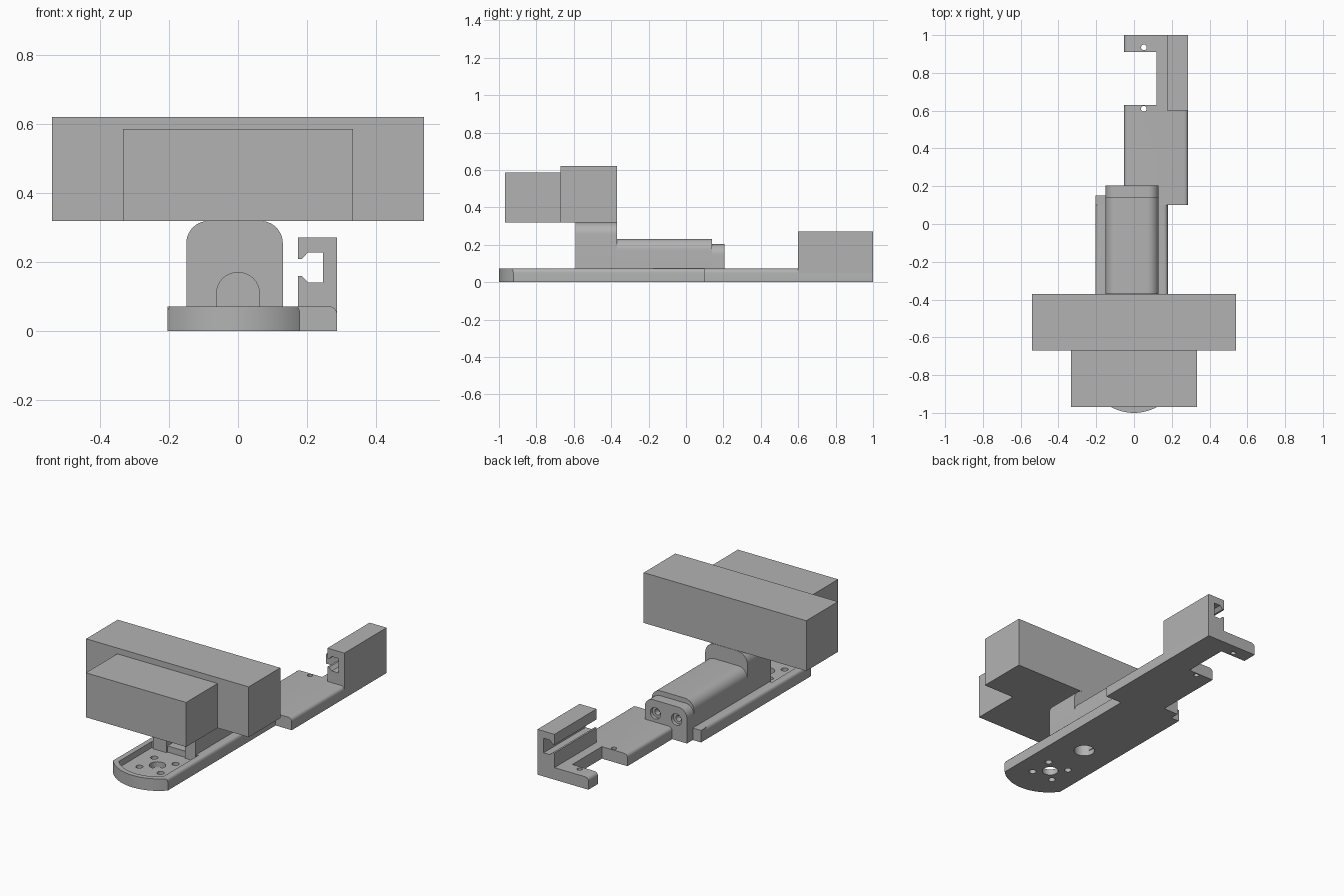
import bpy, bmesh, math
from mathutils import Vector

cube = bpy.data.objects.get("Cube")
if cube:
    bpy.data.objects.remove(cube, do_unlink=True)

grey = bpy.data.materials.new("plain_grey")
grey.use_nodes = True
GREY = (0.45, 0.45, 0.45, 1)
grey.diffuse_color = GREY
grey.node_tree.nodes["Principled BSDF"].inputs["Base Color"].default_value = GREY


def prism(name, outline, lo, hi, axis="z", round_top=0.0):
    """Extrude a flat outline along z (xy outline) or y (xz outline)."""
    def place(p, h):
        return (p[0], p[1], h) if axis == "z" else (p[0], h, p[1])
    bm = bmesh.new()
    low = [bm.verts.new(place(p, lo)) for p in outline]
    top = [bm.verts.new(place(p, hi)) for p in outline]
    n = len(outline)
    bm.faces.new(low)
    bm.faces.new(top)
    for i in range(n):
        j = (i + 1) % n
        bm.faces.new((low[i], low[j], top[j], top[i]))
    bmesh.ops.recalc_face_normals(bm, faces=bm.faces)
    if round_top:
        # Round only the upper edges that run lengthwise
        long_edges = [e for e in bm.edges
                      if all(v.co.z > hi - 0.001 for v in e.verts)
                      and abs(e.verts[0].co.x - e.verts[1].co.x) < 0.001]
        bmesh.ops.bevel(bm, geom=long_edges, offset=round_top, segments=6,
                        profile=0.5, affect="EDGES")
    mesh = bpy.data.meshes.new(name)
    bm.to_mesh(mesh)
    bm.free()
    mesh.materials.append(grey)
    obj = bpy.data.objects.new(name, mesh)
    bpy.context.collection.objects.link(obj)
    return obj


def rect(x0, x1, y0, y1):
    return [(x0, y0), (x1, y0), (x1, y1), (x0, y1)]


def arc(cx, cy, r, start, end, steps):
    return [(cx + r * math.cos(math.radians(start + (end - start) * i / steps)),
             cy + r * math.sin(math.radians(start + (end - start) * i / steps)))
            for i in range(steps + 1)]


def circle(cx, cy, r, sides=32):
    return arc(cx, cy, r, 0, 360, sides)[:-1]


def arch(x0, x1, z0, z1, r):
    """Box profile with rounded upper corners."""
    return ([(x0, z0), (x1, z0)] + arc(x1 - r, z1 - r, r, 0, 90, 10)
            + arc(x0 + r, z1 - r, r, 90, 180, 10))


def cut(obj, outline, lo, hi, axis="z"):
    tool = prism("cutter", outline, lo, hi, axis)
    mod = obj.modifiers.new("cut", "BOOLEAN")
    mod.operation = "DIFFERENCE"
    mod.solver = "EXACT"
    mod.object = tool
    bpy.context.view_layer.objects.active = obj
    bpy.ops.object.modifier_apply(modifier=mod.name)
    bpy.data.objects.remove(tool, do_unlink=True)


def nose(x0, x1, cy, r, back):
    """Plate outline with a curved front end."""
    a0 = 180 + math.degrees(math.acos(-x0 / r))
    a1 = 360 - math.degrees(math.acos(x1 / r))
    return arc(0, cy, r, a0, a1, 28) + [(x1, back), (x0, back)]


# Head blocks
prism("head_block", rect(-0.54, 0.54, -0.67, -0.37), 0.32, 0.622)
prism("front_block", rect(-0.333, 0.333, -0.968, -0.67), 0.32, 0.587)

# Base plate with curved nose, recessed floor and mounting holes
base = prism("base_plate", nose(-0.205, 0.18, -0.75, 0.25, 0.1), 0, 0.072,
             round_top=0.022)
cut(base, nose(-0.165, 0.145, -0.75, 0.22, -0.58), 0.035, 0.2)
HOLE_Y = -0.75
cut(base, circle(-0.01, HOLE_Y, 0.045), -0.1, 0.1)
for k in range(4):
    a = math.radians(45 + 90 * k)
    cut(base, circle(-0.01 + 0.1 * math.cos(a), HOLE_Y + 0.1 * math.sin(a), 0.02, 20),
        -0.1, 0.1)
cut(base, circle(-0.01, -0.45, 0.058), -0.1, 0.1)
prism("base_plate_end", rect(-0.205, -0.05, 0.1, 0.15), 0, 0.072)

# Upright post with an arched bore in the front
post = prism("post", arch(-0.15, 0.13, 0.03, 0.32, 0.065), -0.59, -0.368, "y")
cut(post, arch(-0.062, 0.062, 0, 0.17, 0.06), -0.7, -0.40, "y")

# Long rounded body and its end cap
prism("body", arch(-0.15, 0.13, 0.05, 0.232, 0.06), -0.37, 0.14, "y")
cap = prism("end_cap", arch(-0.15, 0.13, 0, 0.203, 0.055), 0.13, 0.205, "y")
for x in (-0.08, 0.06):
    cut(cap, circle(x, 0.125, 0.034), 0.185, 0.3, "y")
    cut(cap, circle(x, 0.125, 0.018, 20), 0.15, 0.3, "y")

# Rear plate with a side notch and pin holes
rear = prism("rear_plate", [(-0.052, 0.1), (0.287, 0.1), (0.287, 1), (-0.052, 1),
                            (-0.052, 0.91), (0.118, 0.91), (0.118, 0.63),
                            (-0.052, 0.63)], 0, 0.072)
bm = bmesh.new()
bm.from_mesh(rear.data)
outer = [e for e in bm.edges if all(v.co.z > 0.07 for v in e.verts)
         and abs(e.verts[0].co.x - e.verts[1].co.x) < 0.001
         and not 0.1 < e.verts[0].co.x < 0.2]
bmesh.ops.bevel(bm, geom=outer, offset=0.022, segments=6, profile=0.5,
                affect="EDGES")
bm.to_mesh(rear.data)
bm.free()
for y in (0.61, 0.935):
    cut(rear, circle(0.052, y, 0.015, 20), -0.1, 0.2)

# Slotted rail along the rear edge
prism("slotted_rail", [(0.174, 0), (0.287, 0), (0.287, 0.272), (0.174, 0.272),
                       (0.174, 0.209), (0.185, 0.209), (0.203, 0.229),
                       (0.246, 0.229), (0.246, 0.142), (0.203, 0.142),
                       (0.185, 0.16), (0.174, 0.16)], 0.6, 1, "y")

# Smooth the rounded surfaces while keeping corners sharp
bpy.ops.object.select_all(action="DESELECT")
for obj in bpy.context.scene.objects:
    if obj.type == "MESH" and grey.name in obj.data.materials:
        obj.select_set(True)
        bpy.context.view_layer.objects.active = obj
bpy.ops.object.shade_smooth_by_angle(angle=math.radians(30))
